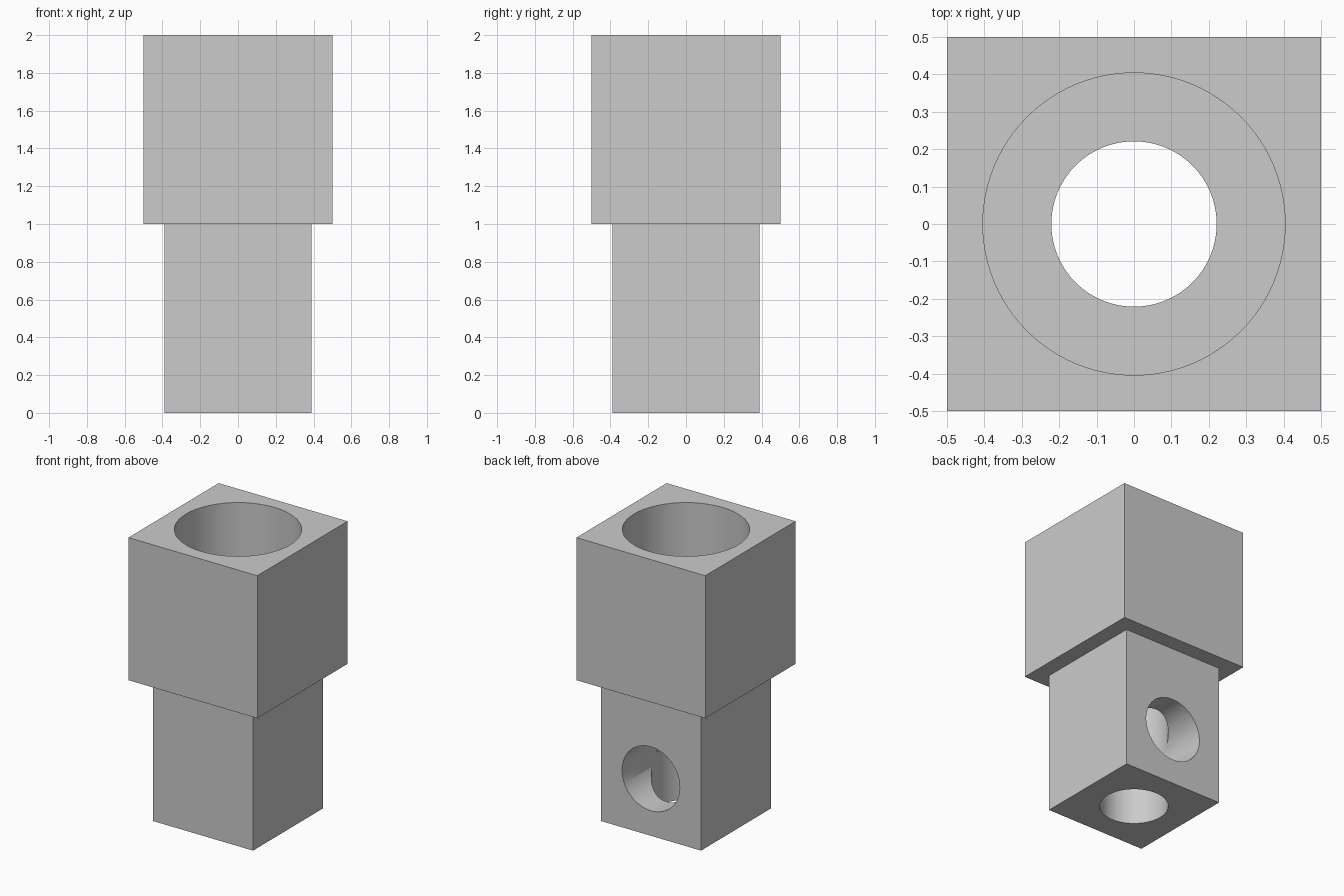
import bpy
from math import radians

cube = bpy.data.objects.get("Cube")
if cube:
    bpy.data.objects.remove(cube, do_unlink=True)

grey = bpy.data.materials.new("light_grey")
grey.use_nodes = True
colour = (0.6, 0.6, 0.6, 1)
grey.diffuse_color = colour
grey.node_tree.nodes["Principled BSDF"].inputs["Base Color"].default_value = colour


def block(name, width, bottom, top):
    """Square block centred on the vertical axis."""
    bpy.ops.mesh.primitive_cube_add(size=1, location=(0, 0, (bottom + top) / 2))
    obj = bpy.context.object
    obj.name = name
    obj.scale = (width, width, top - bottom)
    bpy.ops.object.transform_apply(location=True, rotation=True, scale=True)
    obj.data.materials.append(grey)
    return obj


def drill(name, radius, depth, location, tilt=0):
    """Round cutter for a bore."""
    bpy.ops.mesh.primitive_cylinder_add(vertices=96, radius=radius, depth=depth,
                                        location=location, rotation=(tilt, 0, 0))
    obj = bpy.context.object
    obj.name = name
    obj.hide_render = True
    obj.data.materials.append(grey)
    return obj


def combine(target, tool, operation):
    """Apply a boolean and discard the tool."""
    mod = target.modifiers.new(tool.name, 'BOOLEAN')
    mod.operation = operation
    mod.solver = 'EXACT'
    mod.object = tool
    bpy.context.view_layer.objects.active = target
    bpy.ops.object.modifier_apply(modifier=mod.name)
    bpy.data.objects.remove(tool, do_unlink=True)


# Wide socket block on a narrower stem
body = block("socket_body", 1.0, 1.0, 2.0)
combine(body, block("stem", 0.778, 0.0, 1.05), 'UNION')

# Wide blind socket, narrow through bore, and side port in the back
socket_floor = 1.1
combine(body, drill("socket_bore", 0.404, 2, (0, 0, socket_floor + 1)), 'DIFFERENCE')
combine(body, drill("through_bore", 0.221, 3, (0, 0, 1)), 'DIFFERENCE')
combine(body, drill("side_port", 0.224, 1, (0, 0.5, 0.4), radians(90)), 'DIFFERENCE')

# Smooth bores, crisp edges
bpy.ops.object.select_all(action='DESELECT')
body.select_set(True)
bpy.context.view_layer.objects.active = body
bpy.ops.object.shade_smooth_by_angle(angle=radians(30))
